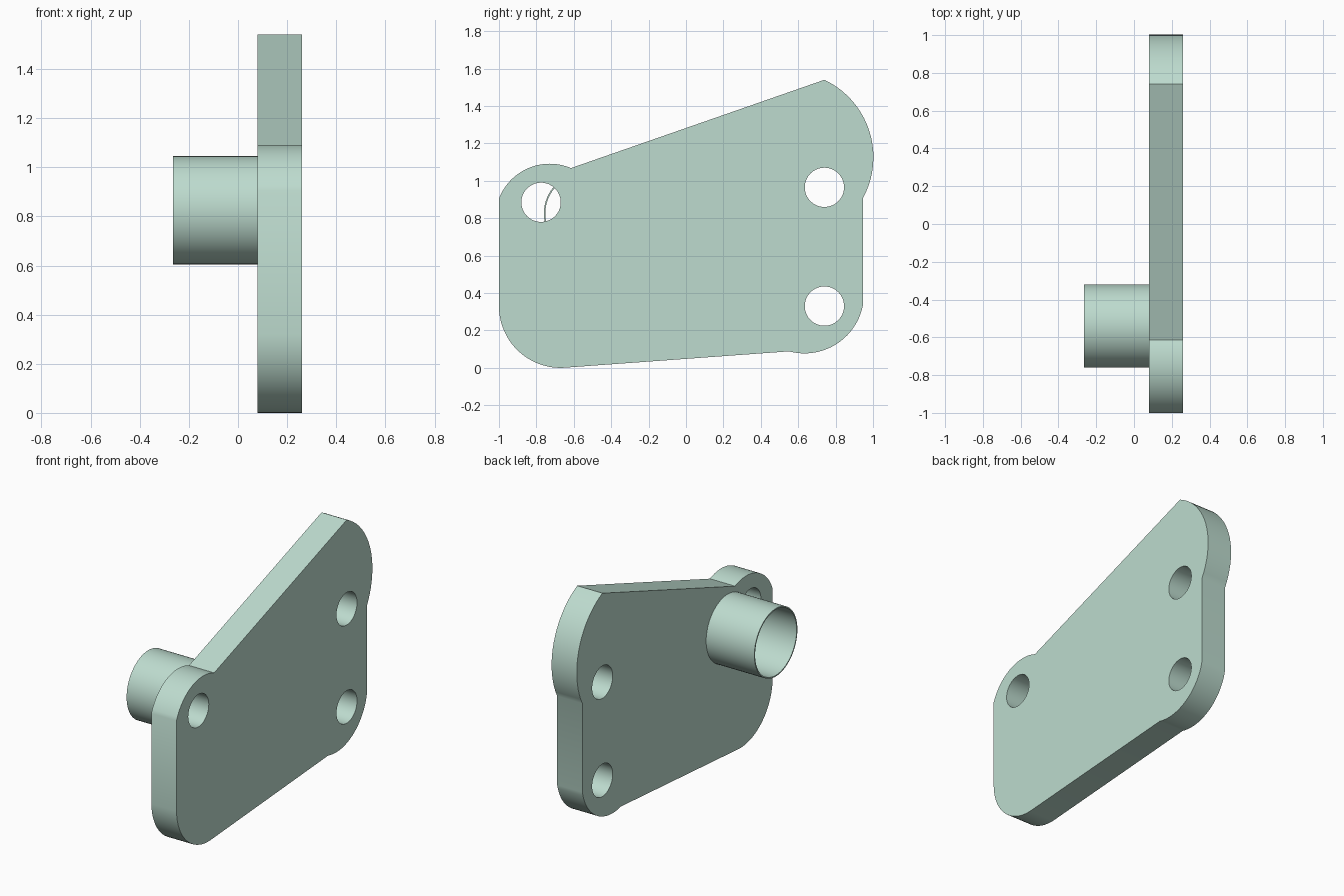
import bpy, bmesh
from math import radians, sin, cos, atan2, tau
from mathutils import Matrix

cube = bpy.data.objects.get("Cube")
if cube:
    bpy.data.objects.remove(cube, do_unlink=True)

COLOR = (0.51, 0.71, 0.62, 1.0)
mat = bpy.data.materials.new("pale sage green")
mat.use_nodes = True
mat.diffuse_color = COLOR
mat.node_tree.nodes["Principled BSDF"].inputs["Base Color"].default_value = COLOR


def circle(cy, cz, r, n=64):
    return [(cy + r * cos(tau * i / n), cz + r * sin(tau * i / n)) for i in range(n)]


def arc(center, start, end, n=20):
    """Counter-clockwise arc; the radius blends between both end points."""
    (cy, cz), (sy, sz), (ey, ez) = center, start, end
    a0, a1 = atan2(sz - cz, sy - cy), atan2(ez - cz, ey - cy)
    sweep = (a1 - a0) % tau
    r0 = ((sy - cy) ** 2 + (sz - cz) ** 2) ** 0.5
    r1 = ((ey - cy) ** 2 + (ez - cz) ** 2) ** 0.5
    pts = []
    for i in range(n + 1):
        t = i / n
        r = r0 + (r1 - r0) * t
        pts.append((cy + r * cos(a0 + sweep * t), cz + r * sin(a0 + sweep * t)))
    return pts


def extrude_profile(name, loops, x0, x1):
    """Fill closed loops drawn in the y-z plane and extrude them along x."""
    curve = bpy.data.curves.new(name, 'CURVE')
    curve.dimensions = '2D'
    curve.fill_mode = 'BOTH'
    curve.extrude = (x1 - x0) / 2
    for loop in loops:
        spline = curve.splines.new('POLY')
        spline.points.add(len(loop) - 1)
        for point, (y, z) in zip(spline.points, loop):
            point.co = (y, z, 0, 1)
        spline.use_cyclic_u = True
    obj = bpy.data.objects.new(name, curve)
    bpy.context.collection.objects.link(obj)
    bpy.ops.object.select_all(action='DESELECT')
    obj.select_set(True)
    bpy.context.view_layer.objects.active = obj
    bpy.ops.object.convert(target='MESH')
    obj = bpy.context.view_layer.objects.active
    obj.name = name

    # Turn the profile upright, weld the caps to the walls
    upright = Matrix(((0, 0, 1, (x0 + x1) / 2), (1, 0, 0, 0), (0, 1, 0, 0), (0, 0, 0, 1)))
    bm = bmesh.new()
    bm.from_mesh(obj.data)
    bm.transform(upright)
    bmesh.ops.remove_doubles(bm, verts=bm.verts, dist=0.0001)
    bmesh.ops.recalc_face_normals(bm, faces=bm.faces)
    bm.to_mesh(obj.data)
    bm.free()
    obj.data.materials.clear()
    obj.data.materials.append(mat)
    bpy.ops.object.shade_smooth_by_angle(angle=radians(30))
    return obj


# Plate outline: four rounded corners joined by straight edges
outline = (
    arc((-0.67, 0.33), (-1, 0.32), (-0.66, 0))
    + arc((0.635, 0.397), (0.55, 0.088), (0.945, 0.33))
    + arc((0.545, 1.125), (0.945, 0.905), (0.74, 1.54))
    + arc((-0.73, 0.80), (-0.615, 1.068), (-1, 0.905))
)
holes = [circle(y, z, 0.105) for y, z in ((-0.775, 0.885), (0.74, 0.965), (0.74, 0.33))]
extrude_profile("mounting_plate", [outline] + holes, 0.08, 0.26)

# Thin-walled tube standing on the plate's right side
extrude_profile("tube", [circle(-0.54, 0.825, 0.22), circle(-0.54, 0.825, 0.212)], -0.265, 0.08)
